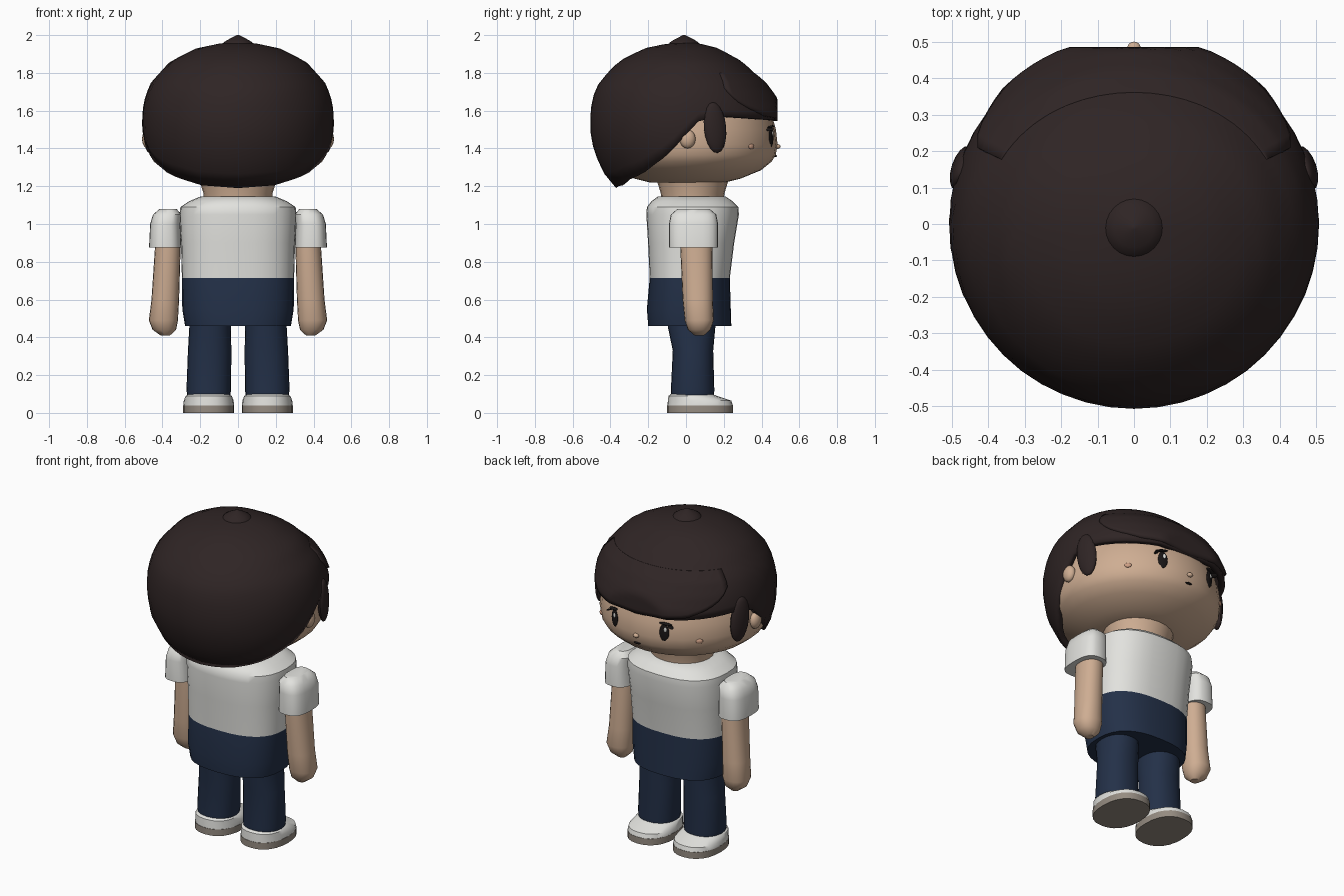
import bpy, bmesh, math
from mathutils import Matrix

if "Cube" in bpy.data.objects:
    bpy.data.objects.remove(bpy.data.objects["Cube"])


def material(name, rgb):
    m = bpy.data.materials.new(name)
    m.use_nodes = True
    m.diffuse_color = (*rgb, 1)
    bsdf = m.node_tree.nodes["Principled BSDF"]
    bsdf.inputs["Base Color"].default_value = (*rgb, 1)
    bsdf.inputs["Roughness"].default_value = 0.8
    return m


skin = material("skin", (0.62, 0.42, 0.29))
hair = material("dark brown hair", (0.028, 0.018, 0.018))
white = material("white cloth", (0.76, 0.76, 0.73))
navy = material("navy cloth", (0.017, 0.03, 0.065))
rubber = material("sole rubber", (0.3, 0.26, 0.22))
black = material("eye black", (0.01, 0.008, 0.008))
blush = material("blush", (0.6, 0.34, 0.23))


def finish(name, bm, mat, angle=40):
    bmesh.ops.recalc_face_normals(bm, faces=bm.faces)
    me = bpy.data.meshes.new(name)
    bm.to_mesh(me)
    bm.free()
    me.materials.append(mat)
    ob = bpy.data.objects.new(name, me)
    bpy.context.collection.objects.link(ob)
    bpy.ops.object.select_all(action="DESELECT")
    ob.select_set(True)
    bpy.context.view_layer.objects.active = ob
    bpy.ops.object.shade_smooth_by_angle(angle=math.radians(angle))
    return ob


def skin_rows(bm, rows, closed):
    for a, b in zip(rows, rows[1:]):
        n = len(a)
        for i in range(n if closed else n - 1):
            j = (i + 1) % n
            bm.faces.new((a[i], a[j], b[j], b[i]))


def loft(name, sections, mat, n=24, power=2.0, side=1):
    """Stack rounded cross-sections given as (z, cx, cy, rx, ry)."""
    bm = bmesh.new()
    rows = []
    for z, cx, cy, rx, ry in sections:
        row = []
        for i in range(n):
            a = math.tau * i / n
            c, s = math.cos(a), math.sin(a)
            x = cx + rx * math.copysign(abs(c) ** (2 / power), c)
            y = cy + ry * math.copysign(abs(s) ** (2 / power), s)
            row.append(bm.verts.new((side * x, y, z)))
        rows.append(row)
    skin_rows(bm, rows, True)
    bm.faces.new(rows[0])
    bm.faces.new(rows[-1])
    return finish(name, bm, mat)


def on_head(name, deg, z, size, mat, r=0.484, tilt=0):
    """Ellipsoid sitting on the head; deg is measured from the face centre."""
    a = math.radians(deg)
    bm = bmesh.new()
    bmesh.ops.create_uvsphere(bm, u_segments=16, v_segments=10, radius=1)
    place = (Matrix.Translation((r * math.sin(a), r * math.cos(a), z))
             @ Matrix.Rotation(-a, 4, "Z")
             @ Matrix.Rotation(math.radians(tilt), 4, "Y")
             @ Matrix.Diagonal((*size, 1)))
    bm.transform(place)
    return finish(name, bm, mat)


def lerp(table, x):
    for (x0, y0), (x1, y1) in zip(table, table[1:]):
        if x <= x1:
            return y0 + (y1 - y0) * max(0, x - x0) / (x1 - x0)
    return table[-1][1]


# Torso
loft("shorts", [(0.46, 0, 0.02, 0.28, 0.22), (0.55, 0, 0.015, 0.295, 0.222),
                (0.715, 0, 0.02, 0.297, 0.212)], navy, 32, 2.5)
loft("shirt", [(0.715, 0, 0.02, 0.297, 0.212), (0.9, 0, 0.027, 0.302, 0.228),
               (1.05, 0, 0.035, 0.31, 0.245), (1.09, 0, 0.035, 0.305, 0.242),
               (1.12, 0, 0.032, 0.26, 0.215), (1.145, 0, 0.03, 0.2, 0.18)],
     white, 32, 2.5)

# Neck and head
loft("neck", [(1.1, 0, 0.035, 0.18, 0.165), (1.16, 0, 0.035, 0.182, 0.168),
              (1.25, 0, 0.035, 0.21, 0.195)], skin)
head_profile = [(1.22, 0.2), (1.24, 0.28), (1.285, 0.39), (1.33, 0.445),
                (1.365, 0.467), (1.42, 0.477), (1.5, 0.468), (1.6, 0.44),
                (1.75, 0.35), (1.86, 0.18)]
loft("head", [(z, 0, 0.008, r, r) for z, r in head_profile], skin, 32)

# Hair surface: radius by height, flattened towards the forehead
hair_profile = [(1.19, 0.37), (1.24, 0.42), (1.38, 0.487), (1.5, 0.508),
                (1.6, 0.506), (1.68, 0.49), (1.75, 0.46), (1.86, 0.36),
                (1.93, 0.22), (1.955, 0.1), (1.965, 0.01)]
hairline = [(0, 1.545), (40, 1.555), (70, 1.57), (84, 1.54), (95, 1.42),
            (106, 1.34), (122, 1.265), (150, 1.205), (180, 1.19)]
fringe_line = [(0, 1.545), (35, 1.57), (50, 1.62), (58, 1.66), (64, 1.72)]


def hair_point(deg, z, extra=0.0):
    a = math.radians(deg)
    front = max(0, math.cos(a)) ** 2
    r = lerp(hair_profile, z) * (1 - 0.65 * max(0, z - 1.6) * front) + extra
    return (r * math.sin(a), min(r * math.cos(a), 0.473 + extra), z)


def hair_shell(name, angles, edge, top, closed, puff, thickness):
    bm = bmesh.new()
    rows = []
    steps = 16
    for k in range(steps + 1):
        t = k / steps
        row = []
        for d in angles:
            low = lerp(edge, abs(d))
            z = low + (top - low) * math.sin(t * math.pi / 2)
            row.append(bm.verts.new(hair_point(d, z, puff * (1 - t * t))))
        rows.append(row)
    skin_rows(bm, rows, closed)
    ob = finish(name, bm, hair, 50)
    mod = ob.modifiers.new("thickness", "SOLIDIFY")
    mod.thickness = thickness
    mod.offset = -1


hair_shell("hair_cap", [-180 + 7.5 * i for i in range(48)], hairline,
           1.965, True, 0, 0.035)
hair_shell("fringe", [-64 + 4 * i for i in range(33)], fringe_line,
           1.8, False, 0.012, 0.03)
loft("hair_whorl", [(1.945, 0, -0.01, 0.085, 0.085), (1.962, 0, -0.01, 0.075, 0.075),
                    (1.975, 0, -0.01, 0.055, 0.055), (2.0, 0, -0.01, 0.006, 0.006)], hair)

# Centre of the face
on_head("nose", 0, 1.41, (0.018, 0.016, 0.013), skin)
on_head("mouth", 0, 1.36, (0.022, 0.008, 0.006), black, 0.474)

# Paired parts
for side, label in ((1, "left"), (-1, "right")):
    on_head(label + "_eye", side * 20.5, 1.46, (0.028, 0.008, 0.052), black, 0.481)
    on_head(label + "_eye_glint", side * 20.5 - 0.8, 1.48, (0.009, 0.004, 0.014),
            white, 0.488)
    on_head(label + "_upper_lash", side * 21.5, 1.515, (0.038, 0.014, 0.006),
            black, 0.484, side * 8)
    on_head(label + "_outer_lash", side * 25, 1.5, (0.016, 0.022, 0.005),
            black, 0.49, side * 25)
    on_head(label + "_cheek", side * 44, 1.41, (0.02, 0.008, 0.014), blush, 0.481)
    on_head(label + "_ear", side * 89, 1.45, (0.042, 0.03, 0.05), skin, 0.478)
    on_head(label + "_sideburn", side * 72, 1.51, (0.062, 0.028, 0.135), hair,
            0.497, side * 6)
    loft(label + "_arm", [(0.41, 0.385, 0.07, 0.025, 0.025),
                          (0.44, 0.39, 0.07, 0.062, 0.06),
                          (0.49, 0.395, 0.07, 0.077, 0.077),
                          (0.6, 0.385, 0.062, 0.073, 0.08),
                          (0.87, 0.372, 0.055, 0.068, 0.085),
                          (0.97, 0.372, 0.05, 0.06, 0.08)], skin, 20, 2.2, side)
    loft(label + "_sleeve", [(0.875, 0.386, 0.04, 0.085, 0.13),
                             (1.0, 0.385, 0.04, 0.08, 0.13),
                             (1.05, 0.375, 0.04, 0.075, 0.12),
                             (1.08, 0.37, 0.04, 0.045, 0.085)], white, 24, 2.8, side)
    loft(label + "_leg", [(0.09, 0.155, 0.035, 0.113, 0.113),
                          (0.12, 0.155, 0.035, 0.118, 0.115),
                          (0.33, 0.15, 0.037, 0.115, 0.107),
                          (0.45, 0.148, 0.03, 0.11, 0.125),
                          (0.55, 0.148, 0.03, 0.11, 0.125)], navy, 24, 2.2, side)
    loft(label + "_sole", [(0, 0.155, 0.075, 0.135, 0.175),
                           (0.04, 0.155, 0.075, 0.135, 0.175)], rubber, 24, 2.3, side)
    loft(label + "_shoe", [(0.04, 0.155, 0.075, 0.134, 0.173),
                           (0.065, 0.155, 0.072, 0.132, 0.168),
                           (0.09, 0.155, 0.035, 0.122, 0.128),
                           (0.1, 0.155, 0.03, 0.105, 0.11)], white, 24, 2.3, side)
